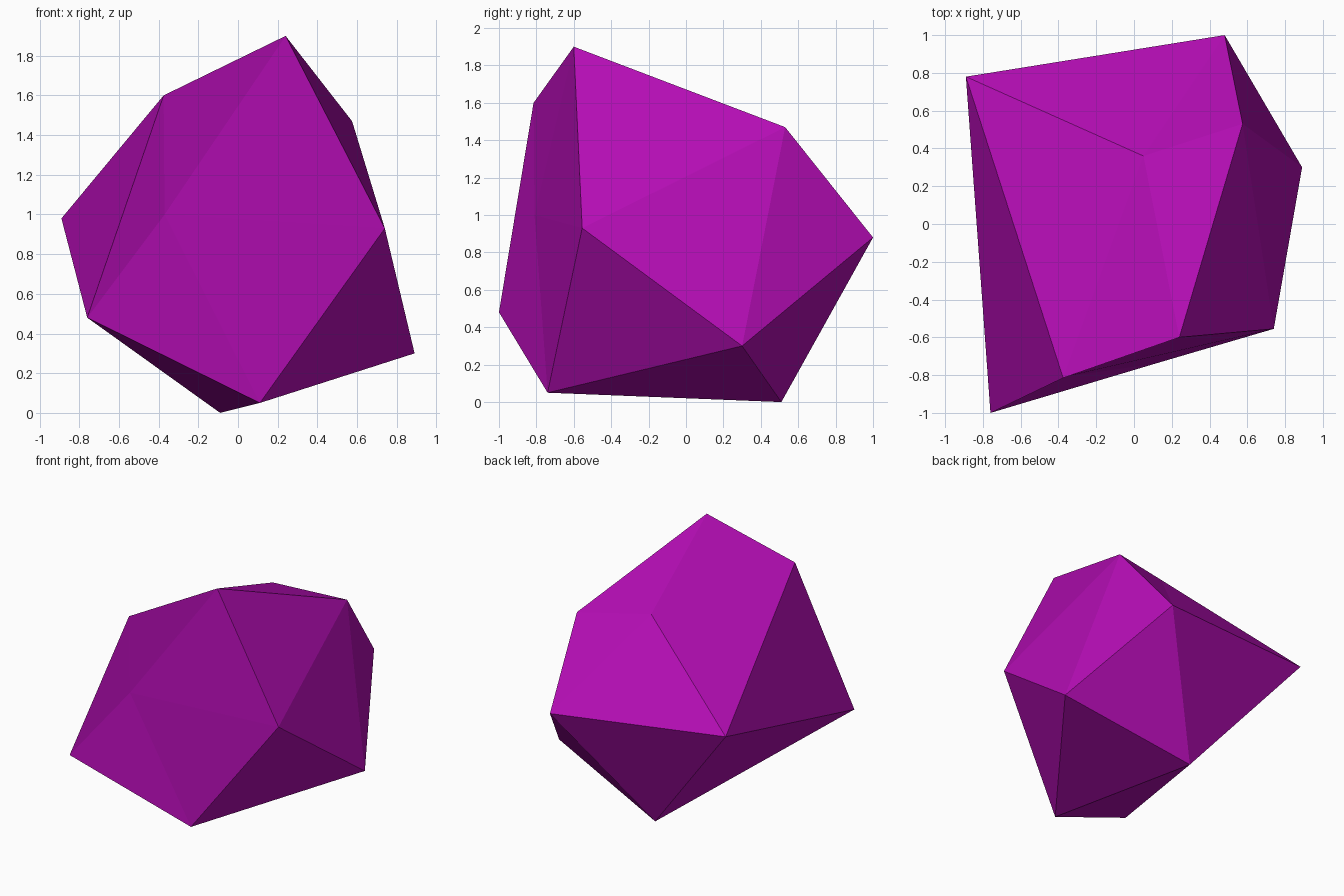
import bpy, bmesh

if "Cube" in bpy.data.objects:
    bpy.data.objects.remove(bpy.data.objects["Cube"])

# Rock: an irregular icosahedron (cap point, two staggered rings of five, base point)
top = (0.05, 0.36, 1.53)
upper = [(0.24, -0.60, 1.90), (0.575, 0.53, 1.47), (0.48, 1.0, 0.88),
         (-0.89, 0.78, 0.98), (-0.375, -0.815, 1.60)]
lower = [(0.74, -0.555, 0.93), (0.89, 0.30, 0.30), (-0.09, 0.51, 0.0),
         (-0.76, -1.0, 0.48), (-0.37, -0.81, 1.0)]
base = (0.11, -0.74, 0.05)

bm = bmesh.new()
t, b = bm.verts.new(top), bm.verts.new(base)
up = [bm.verts.new(p) for p in upper]
lo = [bm.verts.new(p) for p in lower]
for i in range(5):
    j = (i + 1) % 5
    bm.faces.new((t, up[i], up[j]))         # cap
    bm.faces.new((up[i], lo[i], up[j]))     # band, pointing down
    bm.faces.new((lo[i], lo[j], up[j]))     # band, pointing up
    bm.faces.new((b, lo[j], lo[i]))         # underside
bmesh.ops.recalc_face_normals(bm, faces=bm.faces)

mesh = bpy.data.meshes.new("rock")
bm.to_mesh(mesh)
bm.free()

# Single flat purple
mat = bpy.data.materials.new("purple")
mat.diffuse_color = (0.45, 0.004, 0.45, 1)
mat.use_nodes = True
mat.node_tree.nodes["Principled BSDF"].inputs["Base Color"].default_value = mat.diffuse_color
mesh.materials.append(mat)
rock = bpy.data.objects.new("rock", mesh)
bpy.context.collection.objects.link(rock)
